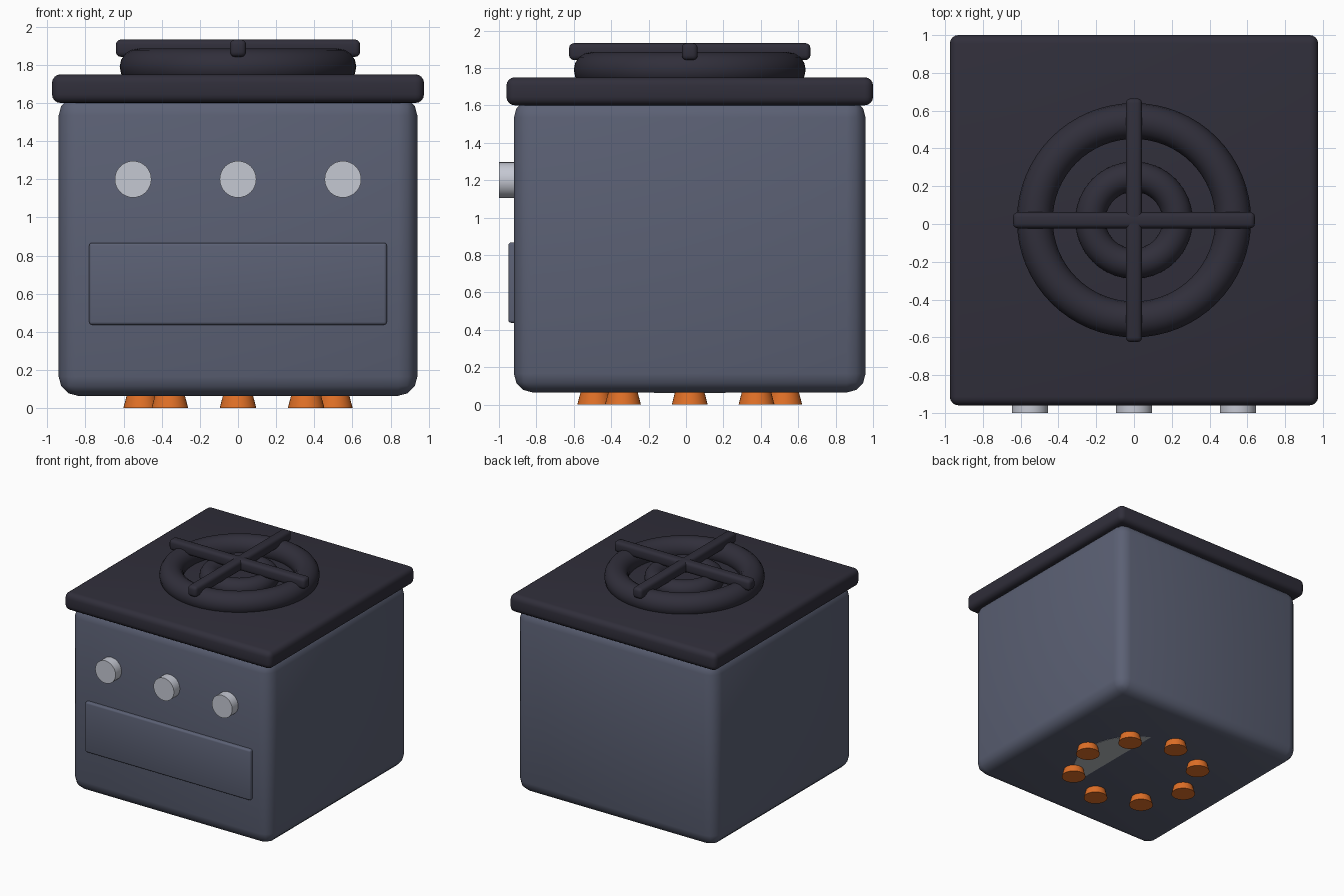
import bpy
import bmesh
import math
from mathutils import Matrix

cube = bpy.data.objects.get("Cube")
if cube:
    bpy.data.objects.remove(cube, do_unlink=True)

CY = 0.02  # depth centre of the stove body


def material(name, rgb):
    m = bpy.data.materials.new(name)
    m.use_nodes = True
    m.diffuse_color = (*rgb, 1)
    m.node_tree.nodes["Principled BSDF"].inputs["Base Color"].default_value = (*rgb, 1)
    return m


slate = material("slate enamel", (0.105, 0.118, 0.175))
iron = material("dark iron", (0.030, 0.028, 0.043))
silver = material("silver grey", (0.56, 0.58, 0.65))
orange = material("burnt orange", (0.74, 0.16, 0.02))
steel = material("base grey", (0.46, 0.49, 0.52))


def finish(name, bm, mat, location, angle=40):
    mesh = bpy.data.meshes.new(name)
    bmesh.ops.recalc_face_normals(bm, faces=bm.faces)
    bm.to_mesh(mesh)
    bm.free()
    mesh.materials.append(mat)
    mesh.shade_smooth()
    mesh.set_sharp_from_angle(angle=math.radians(angle))
    obj = bpy.data.objects.new(name, mesh)
    obj.location = location
    bpy.context.collection.objects.link(obj)
    return obj


def rounded_box(name, mat, location, size, radius, segments=3):
    bm = bmesh.new()
    bmesh.ops.create_cube(bm, size=1, matrix=Matrix.Diagonal((*size, 1)))
    bmesh.ops.bevel(bm, geom=bm.edges[:], offset=radius, segments=segments,
                    profile=0.5, affect='EDGES')
    return finish(name, bm, mat, location)


def cylinder(name, mat, location, r_bottom, r_top, height, sides=32, turn=Matrix()):
    bm = bmesh.new()
    bmesh.ops.create_cone(bm, cap_ends=True, segments=sides, radius1=r_bottom,
                          radius2=r_top, depth=height, matrix=turn)
    return finish(name, bm, mat, location)


def ring(name, mat, location, major, minor, sides=64, tube=16):
    bm = bmesh.new()
    circle = bmesh.ops.create_circle(
        bm, segments=tube, radius=minor,
        matrix=Matrix.Translation((major, 0, 0)) @ Matrix.Rotation(math.pi / 2, 4, 'X'))
    edges = list({e for v in circle["verts"] for e in v.link_edges})
    bmesh.ops.spin(bm, geom=circle["verts"] + edges, axis=(0, 0, 1), cent=(0, 0, 0),
                   angle=math.tau, steps=sides)
    bmesh.ops.remove_doubles(bm, verts=bm.verts, dist=0.0005)
    return finish(name, bm, mat, location, 60)


# Oven body, hob plate and drawer panel
rounded_box("oven_body", slate, (0, CY, 0.85), (1.88, 1.88, 1.57), 0.1)
rounded_box("hob_plate", iron, (0, CY, 1.675), (1.95, 1.96, 0.15), 0.045, 4)
rounded_box("drawer_panel", slate, (0, -0.9, 0.652), (1.56, 0.1, 0.43), 0.015)

# Burner rings and crossed grate bars
ring("outer_burner_ring", iron, (0, CY, 1.79), 0.525, 0.095)
ring("inner_burner_ring", iron, (0, CY, 1.78), 0.23, 0.08)
rounded_box("grate_bar_across", iron, (0, CY, 1.887), (1.28, 0.085, 0.09), 0.025)
rounded_box("grate_bar_deep", iron, (0, CY, 1.887), (0.085, 1.29, 0.09), 0.025)

# Control knobs facing the front
for label, x in (("right", -0.55), ("middle", 0), ("left", 0.55)):
    cylinder(label + "_knob", silver, (x, -0.94, 1.2), 0.096, 0.096, 0.12,
             turn=Matrix.Rotation(math.pi / 2, 4, 'X'))

# Ring of small tapered feet
for i in range(8):
    a = math.tau * i / 8
    cylinder(f"foot_{i + 1}", orange,
             (0.505 * math.cos(a), CY + 0.505 * math.sin(a), 0.05), 0.096, 0.07, 0.1)

# Thin base disc, sitting almost flush and very slightly tilted
cylinder("base_disc", steel, (0, CY, 0.0715), 0.5, 0.5, 0.01, 48,
         Matrix.Rotation(math.radians(0.4), 4, 'Y'))
